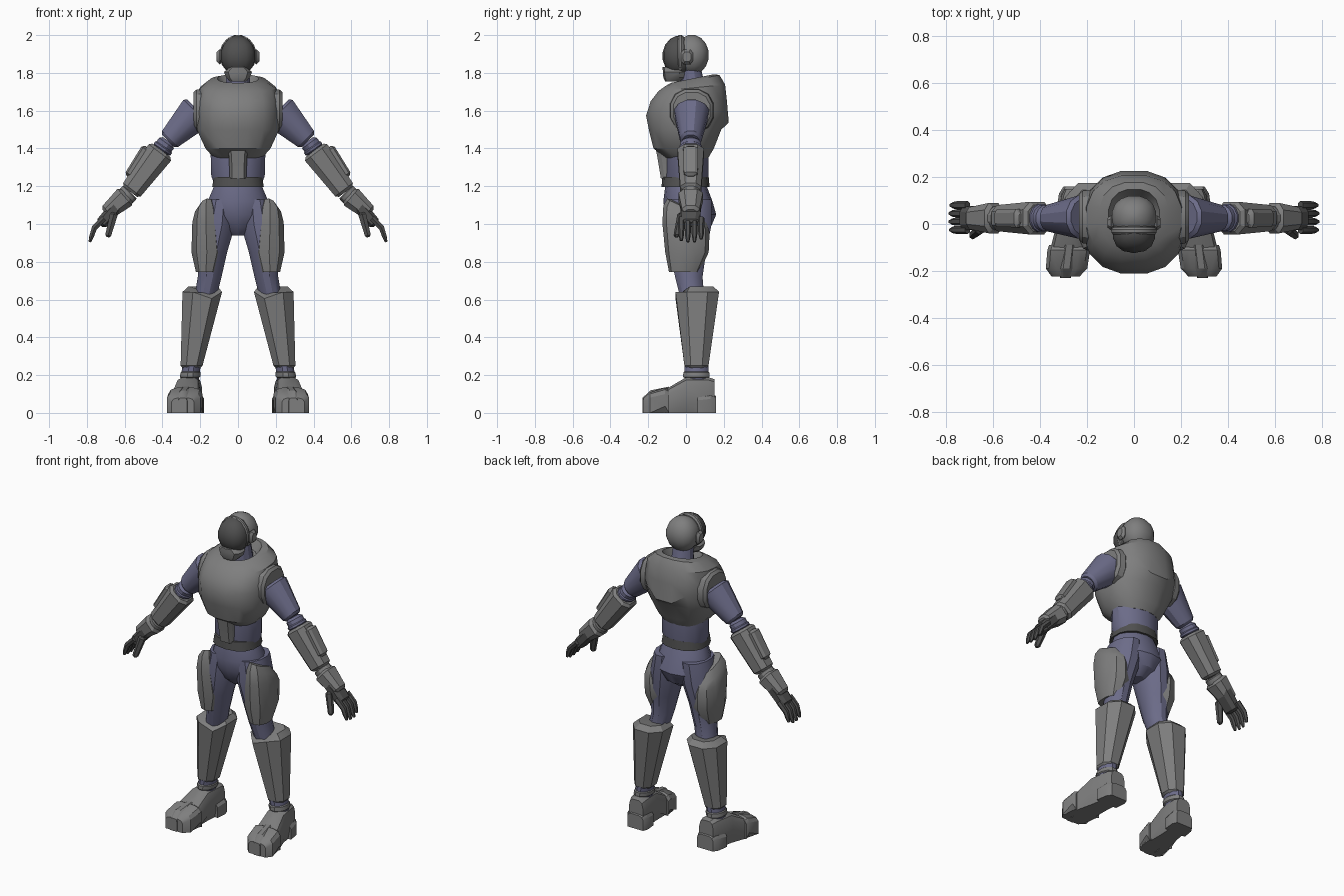
import bpy, bmesh, math
from mathutils import Vector

cube = bpy.data.objects.get("Cube")
if cube:
    bpy.data.objects.remove(cube, do_unlink=True)


def material(name, red, green, blue):
    mat = bpy.data.materials.new(name)
    mat.use_nodes = True
    colour = (red, green, blue, 1)
    mat.diffuse_color = colour
    mat.node_tree.nodes["Principled BSDF"].inputs["Base Color"].default_value = colour
    return mat


ARMOUR = material("armour grey", .21, .21, .21)
SUIT = material("suit blue", .15, .15, .25)
DARK = material("dark grey", .08, .08, .08)


def power_sign(value, power):
    return math.copysign(abs(value) ** power, value) if abs(value) > 1e-6 else 0


def loft(name, mat, rings, sides=12, power=1, axis="z", mirror=1, tweak=None):
    """Skin rings of (centre, half width, half depth, lean, slope)."""
    bm = bmesh.new()
    loops = []
    centres = [ring[0] for ring in rings]
    for i, (centre, half, depth, lean, slope) in enumerate(rings):
        across, along = Vector((1, 0, 0)), Vector((0, 1, 0))
        if axis == "y":
            along = Vector((0, 0, 1))
        elif axis == "path":
            tangent = centres[min(i + 1, len(rings) - 1)] - centres[max(i - 1, 0)]
            across = along.cross(tangent).normalized()
        loop = []
        for k in range(sides):
            angle = math.tau * (k + .5) / sides
            offset = across * half * power_sign(math.cos(angle), power)
            offset += along * depth * power_sign(math.sin(angle), power)
            offset.z += lean * offset.x + slope * offset.y
            point = centre + offset
            if tweak:
                tweak(point)
            loop.append(bm.verts.new((point.x * mirror, point.y, point.z)))
        loops.append(loop)
    for lower, upper in zip(loops, loops[1:]):
        for k in range(sides):
            after = (k + 1) % sides
            bm.faces.new((lower[k], lower[after], upper[after], upper[k]))
    bm.faces.new(loops[0])
    bm.faces.new(loops[-1])
    bmesh.ops.recalc_face_normals(bm, faces=bm.faces)
    mesh = bpy.data.meshes.new(name)
    bm.to_mesh(mesh)
    bm.free()
    mesh.materials.append(mat)
    mesh.shade_smooth()
    mesh.set_sharp_from_angle(angle=math.radians(30))
    bpy.context.collection.objects.link(bpy.data.objects.new(name, mesh))


def band(z, front, back, half, slope=0, x=0, lean=0):
    """Level ring given by its front and back edges."""
    return Vector((x, (front + back) / 2, z)), half, (back - front) / 2, lean, slope


def sleeve(name, mat, start, end, start_radius, end_radius, chamfer=.015, depth=1, axis="path", **options):
    """Tapered tube with chamfered ends."""
    step = (end - start).normalized() * chamfer
    stops = [(start, start_radius - chamfer), (start + step, start_radius),
             (end - step, end_radius), (end, end_radius - chamfer)]
    rings = [(centre, radius, radius * depth, 0, 0) for centre, radius in stops]
    loft(name, mat, rings, axis=axis, **options)


def dome(name, mat, centre, size, steps=8, **options):
    """Egg form made of level rings."""
    rings = []
    for i in range(steps):
        angle = math.pi * ((i + .5) / steps - .5)
        level = centre + Vector((0, 0, size.z * math.sin(angle) / math.cos(math.pi / steps / 2)))
        rings.append((level, size.x * math.cos(angle), size.y * math.cos(angle), 0, 0))
    loft(name, mat, rings, **options)


# Chest shell: notched ridge in front, pointed ridge behind
def chest_shape(point):
    if 1.53 < point.z < 1.62:
        if point.y > 0:
            point.z -= .1 * max(0, 1 - abs(point.x) / .15)
        elif abs(point.x) < .1:
            point.z -= .025


loft("chest_armour", ARMOUR, [
    band(1.72, -.06, .12, .08, slope=.2),
    band(1.77, -.08, .15, .11, slope=.2),
    band(1.76, -.11, .18, .15, slope=.2),
    band(1.72, -.15, .21, .205, slope=.1),
    band(1.65, -.19, .22, .22),
    band(1.6, -.215, .23, .222),
    band(1.5, -.2, .19, .222),
    band(1.4, -.175, .15, .175),
    band(1.35, -.11, .12, .13)], sides=16, power=.85, tweak=chest_shape)

# Waist and pelvis
loft("abdomen", SUIT, [
    band(1.42, -.11, .12, .15), band(1.25, -.11, .12, .145), band(1.2, -.1, .11, .12)], sides=14)
loft("belly_plate", ARMOUR, [
    band(1.41, -.165, 0, .06), band(1.36, -.155, 0, .05), band(1.24, -.135, 0, .045)], sides=8, power=.4)
loft("belt", DARK, [band(1.25, -.125, .12, .13), band(1.195, -.13, .125, .14)], sides=14, power=.85)
loft("pelvis", SUIT, [
    band(1.2, -.11, .11, .13), band(1.12, -.12, .14, .165), band(1.05, -.11, .16, .17),
    band(.98, -.08, .13, .11), band(.94, -.04, .07, .04)], sides=14)

# Head
loft("neck", SUIT, [band(1.7, -.03, .11, .07), band(1.83, -.03, .08, .06)])
dome("helmet_shell", ARMOUR, Vector((0, .03, 1.895)), Vector((.098, .093, .105)), sides=16, power=.9)
dome("visor", DARK, Vector((0, -.035, 1.89)), Vector((.094, .09, .105)), sides=14, power=.85)
loft("jaw_guard", ARMOUR, [
    band(1.755, -.11, -.03, .045), band(1.775, -.12, 0, .065),
    band(1.805, -.122, 0, .077), band(1.83, -.125, 0, .045)], sides=10, power=.75)
arc = [math.radians(angle) for angle in range(-50, 231, 20)]
loft("visor_band", ARMOUR, [
    (Vector((.092 * math.cos(a), -.03, 1.895 + .1 * math.sin(a))), .007, .014, 0, 0) for a in arc],
    sides=6, axis="path")

# Joints of the left limbs
SHOULDER = Vector((.21, .03, 1.6))
SLEEVE_END = Vector((.37, .025, 1.44))
ELBOW = Vector((.405, .025, 1.39))
WRIST = Vector((.57, .025, 1.17))
KNUCKLE = Vector((.71, .025, 1.03))
KNEE = Vector((.185, .06, .67))
ANKLE = Vector((.25, .055, .22))


def shin_notch(point):
    if point.z > KNEE.z - .05 and point.y < 0 and abs(point.x - KNEE.x) < .05:
        point.z -= .035


def flat_sole(point):
    if point.z < .035:
        point.z = 0


def sole_section(y, half, top):
    """Upright foot section standing on the ground, toes turned out."""
    return Vector((.265 - .12 * y, y, top / 2)), half, top / 2, 0, 0


for mirror, label in ((1, "left_"), (-1, "right_")):
    both = {"mirror": mirror}

    # Helmet side
    ear = Vector((.08, .005, 1.885))
    sleeve(label + "ear_cap", ARMOUR, ear, ear + Vector((.033, 0, 0)), .042, .042,
           depth=.8, sides=8, power=.7, **both)

    # Arm
    rim = Vector((.17, SHOULDER.y, SHOULDER.z))
    sleeve(label + "arm_rim", ARMOUR, rim, rim + Vector((.065, 0, 0)), .12, .115, power=.85, **both)
    sleeve(label + "upper_arm", SUIT, SHOULDER, SLEEVE_END, .1, .062, depth=.95, **both)
    sleeve(label + "elbow", SUIT, SLEEVE_END, ELBOW.lerp(WRIST, .2), .05, .05, depth=1.1, **both)
    sleeve(label + "elbow_cuff", SUIT, SLEEVE_END.lerp(ELBOW, .6), ELBOW, .056, .056,
           chamfer=.006, depth=1.1, **both)
    sleeve(label + "forearm_armour", ARMOUR, ELBOW, WRIST, .078, .062,
           depth=.95, sides=8, power=.75, **both)
    outward = Vector((.058, 0, .045))
    sleeve(label + "forearm_plate", ARMOUR, ELBOW.lerp(WRIST, .12) + outward,
           ELBOW.lerp(WRIST, .8) + outward * .8, .026, .024, depth=1.6, sides=8, power=.6, **both)
    cuff = WRIST.lerp(KNUCKLE, .2)
    sleeve(label + "wrist", ARMOUR, WRIST, cuff, .052, .052, chamfer=.006, **both)

    # Hand
    sleeve(label + "hand_guard", ARMOUR, cuff + Vector((-.01, 0, .01)), KNUCKLE + Vector((-.01, 0, .025)),
           .062, .045, depth=1.1, sides=8, power=.7, **both)
    sleeve(label + "palm", DARK, cuff, KNUCKLE + Vector((.02, 0, -.035)), .04, .034,
           depth=1.5, sides=8, power=.7, **both)
    for finger, reach in enumerate((.9, 1, 1, .8)):
        base = KNUCKLE + Vector((0, .035 * finger - .05, 0))
        middle = base + Vector((.05, 0, -.05))
        tip = middle + Vector((.025, 0, -.075)) * reach
        name = label + "finger_" + str(finger + 1)
        loft(name, DARK, [(joint, width, width, 0, 0) for joint, width in (
            (base, .018), (middle, .017), (middle.lerp(tip, .6), .014), (tip, .008))],
            sides=6, axis="path", **both)
    sleeve(label + "thumb", DARK, Vector((.655, -.02, 1.06)), Vector((.69, -.05, .93)),
           .024, .018, chamfer=.01, sides=6, **both)

    # Leg
    loft(label + "thigh", SUIT, [
        band(1.13, -.1, .14, .08, x=.095), band(1, -.11, .14, .1, x=.11),
        band(.85, -.09, .11, .08, x=.135), band(.72, -.06, .09, .065, x=.15),
        band(.6, -.03, .1, .06, x=.175)], **both)
    loft(label + "thigh_armour", ARMOUR, [
        band(1.1, -.1, .07, .035, slope=-.4, x=.165, lean=-.2),
        band(1.05, -.12, .11, .06, slope=-.4, x=.17),
        band(.98, -.125, .125, .075, slope=-.2, x=.17, lean=.3),
        band(.85, -.11, .12, .085, x=.165),
        band(.745, -.09, .07, .055, x=.17)], sides=10, power=.85, **both)
    sleeve(label + "shin_armour", ARMOUR, KNEE, ANKLE, .112, .062, chamfer=.03, depth=1.1,
           axis="z", sides=8, power=.85, tweak=shin_notch, **both)
    sole = Vector((ANKLE.x + .01, ANKLE.y, .15))
    sleeve(label + "ankle", SUIT, ANKLE.lerp(KNEE, .1), sole, .05, .05, chamfer=.005,
           depth=1.3, axis="z", **both)
    sleeve(label + "ankle_ring", ARMOUR, ANKLE, ANKLE.lerp(sole, .5), .055, .056, chamfer=.006,
           depth=1.3, axis="z", **both)

    # Foot
    foot = {"axis": "y", "power": .55, "tweak": flat_sole, "mirror": mirror}
    loft(label + "boot", ARMOUR, [
        sole_section(.15, .05, .18), sole_section(.12, .06, .19), sole_section(0, .066, .19),
        sole_section(-.1, .08, .13), sole_section(-.17, .08, .11)], **foot)
    loft(label + "toe_cap", ARMOUR, [
        sole_section(-.09, .088, .125), sole_section(-.11, .093, .135),
        sole_section(-.19, .09, .11), sole_section(-.225, .06, .08)], **foot)
    loft(label + "toe_ridge", ARMOUR, [
        sole_section(-.09, .03, .14), sole_section(-.19, .03, .12), sole_section(-.23, .024, .08)], **foot)
    loft(label + "heel_guard", ARMOUR, [
        sole_section(.16, .056, .09), sole_section(.13, .072, .1), sole_section(.06, .074, .09)], **foot)
